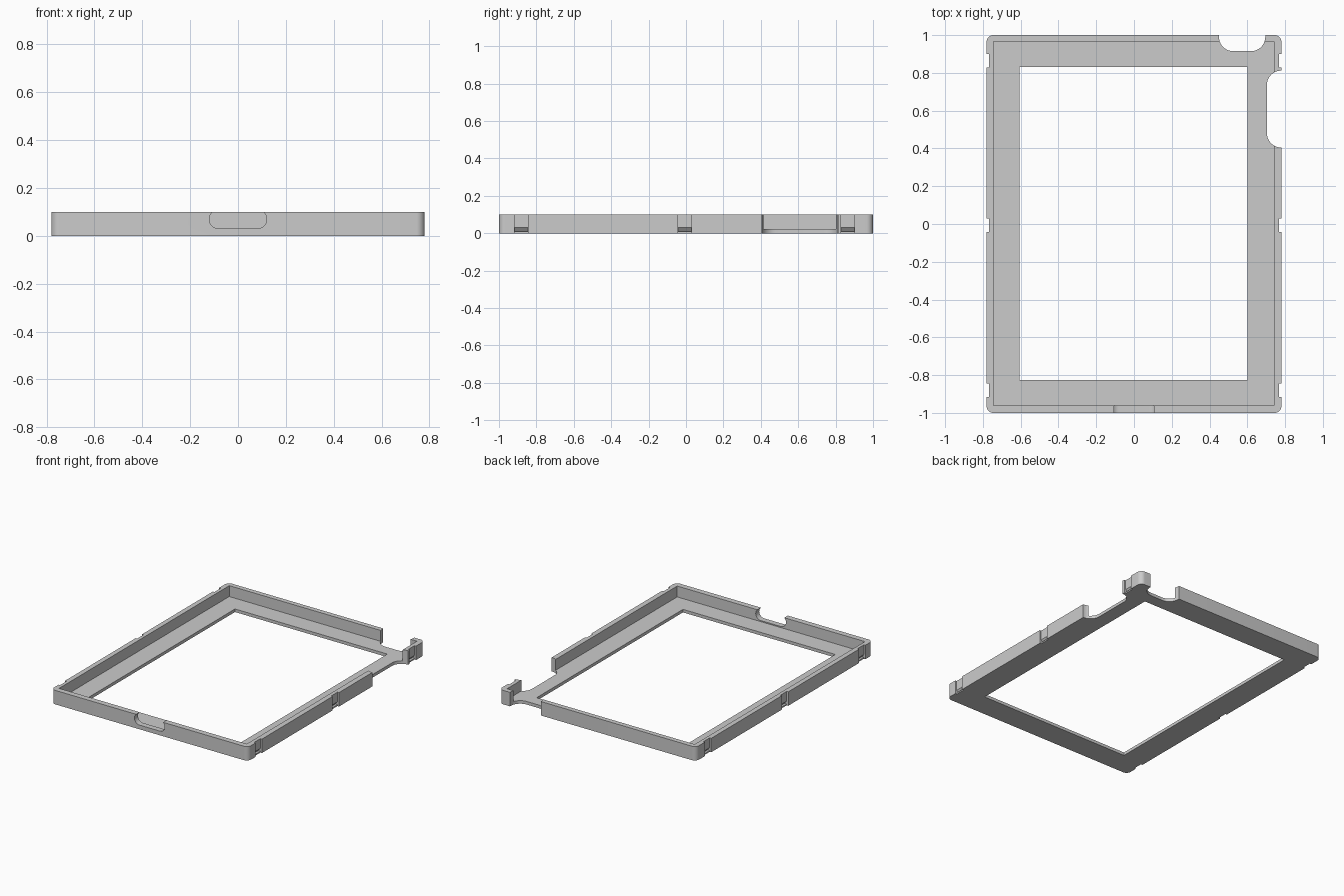
import bpy, bmesh, math
from mathutils import Matrix, Vector

cube = bpy.data.objects.get("Cube")
if cube:
    bpy.data.objects.remove(cube, do_unlink=True)

grey = bpy.data.materials.new("plain grey")
grey.use_nodes = True
colour = (0.6, 0.6, 0.6, 1)
grey.diffuse_color = colour
grey.node_tree.nodes["Principled BSDF"].inputs["Base Color"].default_value = colour


def rounded_rect(x0, x1, y0, y1, r=0, steps=10):
    """Outline of a rectangle with optional round corners."""
    if r == 0:
        return [(x0, y0), (x1, y0), (x1, y1), (x0, y1)]
    centres = [(x1 - r, y1 - r), (x0 + r, y1 - r), (x0 + r, y0 + r), (x1 - r, y0 + r)]
    points = []
    for corner, (cx, cy) in enumerate(centres):
        for i in range(steps + 1):
            a = math.pi / 2 * (corner + i / steps)
            points.append((cx + r * math.cos(a), cy + r * math.sin(a)))
    return points


def prism(name, outline, low, high, turn=Matrix()):
    """Extrude an outline along z, then turn it."""
    bm = bmesh.new()
    face = bm.faces.new([bm.verts.new((x, y, low)) for x, y in outline])
    top = bmesh.ops.extrude_face_region(bm, geom=[face])
    verts = [v for v in top["geom"] if isinstance(v, bmesh.types.BMVert)]
    bmesh.ops.translate(bm, verts=verts, vec=Vector((0, 0, high - low)))
    bm.transform(turn)
    bmesh.ops.recalc_face_normals(bm, faces=bm.faces)
    mesh = bpy.data.meshes.new(name)
    bm.to_mesh(mesh)
    bm.free()
    mesh.materials.append(grey)
    obj = bpy.data.objects.new(name, mesh)
    bpy.context.collection.objects.link(obj)
    return obj


def cut(target, cutter):
    bpy.context.view_layer.objects.active = target
    mod = target.modifiers.new("cut", "BOOLEAN")
    mod.operation = "DIFFERENCE"
    mod.solver = "EXACT"
    mod.object = cutter
    bpy.ops.object.modifier_apply(modifier=mod.name)
    bpy.data.objects.remove(cutter, do_unlink=True)


# Tray body with rounded outer corners
frame = prism("tray_frame", rounded_rect(-0.78, 0.78, -1, 1, 0.035), 0, 0.1)

# Recess inside the walls, and the open window in the floor
cut(frame, prism("recess", rounded_rect(-0.745, 0.742, -0.96, 0.965), 0.022, 0.2))
cut(frame, prism("window", rounded_rect(-0.605, 0.602, -0.825, 0.83), -0.1, 0.2))

# Corner cutouts in the back and side walls
cut(frame, prism("back_cutout", rounded_rect(0.45, 0.695, 0.915, 1.2, 0.075), -0.1, 0.2))
cut(frame, prism("side_cutout", rounded_rect(0.704, 0.856, 0.405, 0.812, 0.075), -0.1, 0.2))

# Round-ended slot through the front wall
upright = Matrix.Rotation(math.pi / 2, 4, "X")
cut(frame, prism("front_slot", rounded_rect(-0.12, 0.12, 0.03, 0.11, 0.0399), 0.94, 1.1, upright))

# Clip grooves on both sides, each with a sloped catch near the base
catch = [(0.80, 0.01), (0.752, 0.01), (0.768, 0.03), (0.80, 0.03)]
for side in (-1, 1):
    for y in (-0.88, -0.007, 0.865):
        x0, x1 = sorted((side * 0.768, side * 0.9))
        cut(frame, prism("groove", rounded_rect(x0, x1, y - 0.036, y + 0.036), -0.1, 0.2))
        outline = [(side * x, z) for x, z in catch]
        cut(frame, prism("catch", outline, -y - 0.036, -y + 0.036, upright))

# Smooth round corners, sharp edges elsewhere
bpy.ops.object.select_all(action="DESELECT")
frame.select_set(True)
bpy.context.view_layer.objects.active = frame
bpy.ops.object.shade_smooth_by_angle(angle=math.radians(30))
